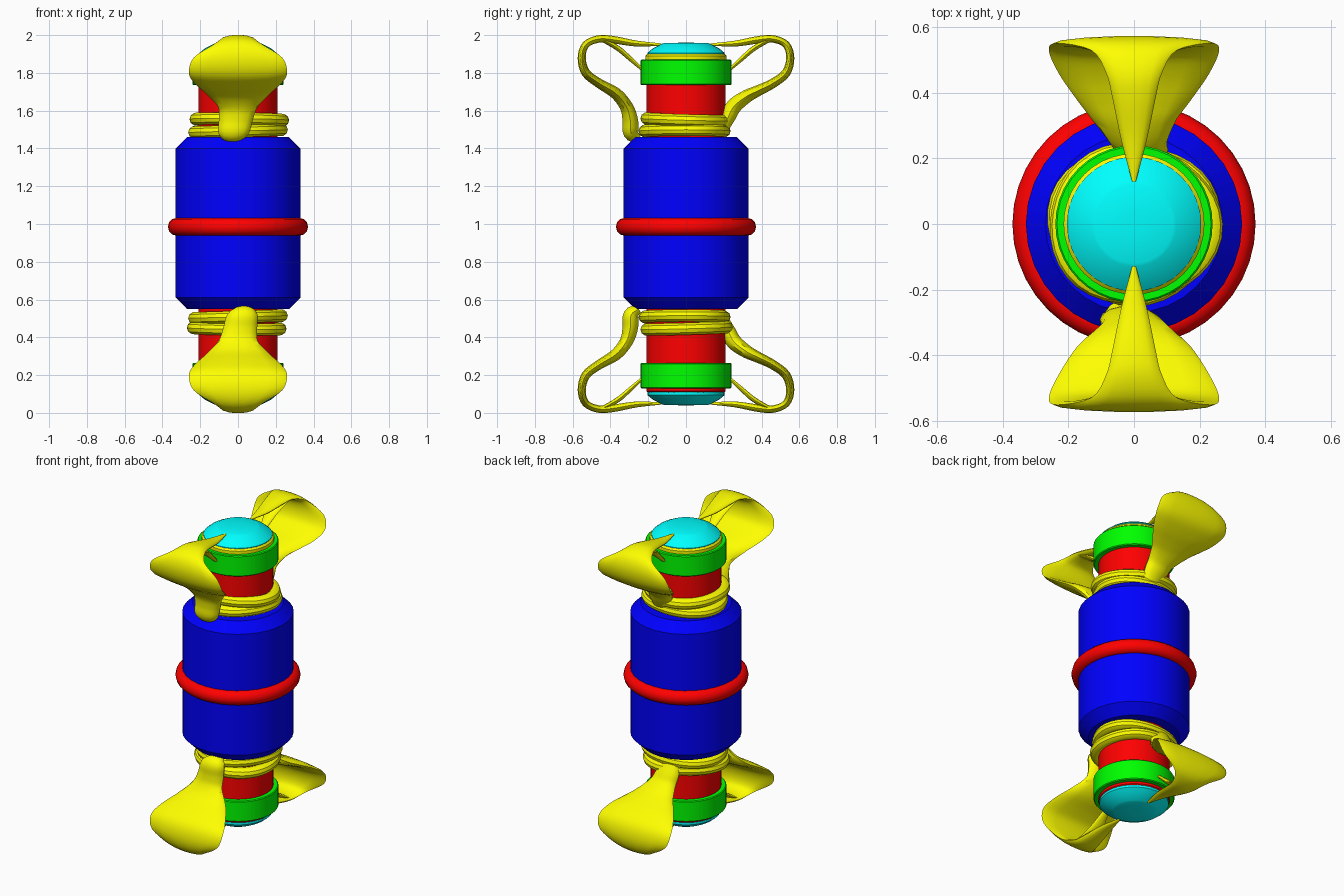
import bpy, bmesh
from math import sin, cos, pi, radians
from mathutils import Vector, Matrix

if "Cube" in bpy.data.objects:
    bpy.data.objects.remove(bpy.data.objects["Cube"])

COLOURS = {"red": (1, 0, 0, 1), "blue": (0, 0, 1, 1), "green": (0, 1, 0, 1),
           "yellow": (1, 1, 0, 1), "cyan": (0, 1, 1, 1)}
MATS = {}
for name, col in COLOURS.items():
    MATS[name] = bpy.data.materials.new(name)
    MATS[name].diffuse_color = col

# Half turn about the y axis through mid height: makes the bottom end from the top end
FLIP = Matrix.Translation((0, 0, 2)) @ Matrix.Rotation(pi, 4, 'Y')


def loft(name, rings, colour, closed=False, flip=False):
    """Skin a list of vertex rings; closed joins last ring to first, else caps."""
    bm = bmesh.new()
    rows = [[bm.verts.new(p) for p in r] for r in rings]
    n = len(rows[0])
    pairs = list(zip(rows, rows[1:])) + ([(rows[-1], rows[0])] if closed else [])
    for a, b in pairs:
        for i in range(n):
            j = (i + 1) % n
            bm.faces.new((a[i], a[j], b[j], b[i]))
    if not closed:
        bm.faces.new(rows[0])
        bm.faces.new(rows[-1])
    if flip:
        bm.transform(FLIP)
    bmesh.ops.recalc_face_normals(bm, faces=bm.faces)
    me = bpy.data.meshes.new(name)
    bm.to_mesh(me)
    bm.free()
    me.shade_smooth()
    me.set_sharp_from_angle(angle=radians(35))
    me.materials.append(MATS[colour])
    ob = bpy.data.objects.new(name, me)
    bpy.context.collection.objects.link(ob)
    return ob


def lathe(name, profile, colour, sides=40, flip=False, closed=False):
    rings = [[(r * cos(2 * pi * i / sides), r * sin(2 * pi * i / sides), z)
              for i in range(sides)] for r, z in profile]
    return loft(name, rings, colour, closed, flip)


def smooth_points(pts, steps=4):
    """Catmull-Rom interpolation of tuples."""
    p = [Vector(q) for q in pts]
    p = [2 * p[0] - p[1]] + p + [2 * p[-1] - p[-2]]
    out = []
    for a, b, c, d in zip(p, p[1:], p[2:], p[3:]):
        for s in range(steps):
            t = s / steps
            out.append(0.5 * (2 * b + (c - a) * t + (2 * a - 5 * b + 4 * c - d) * t * t
                              + (3 * b - a - 3 * c + d) * t ** 3))
    return out + [p[-2]]


def ribbon(name, pts, side, flip, shift=0.0, sides=14):
    """Flattened strand; points are (outward, height, half width, half thickness)."""
    path = [Vector(q) for q in smooth_points(pts)]
    rings = []
    for k, q in enumerate(path):
        a, b = path[max(k - 1, 0)], path[min(k + 1, len(path) - 1)]
        t = Vector((b[0] - a[0], b[1] - a[1])).normalized()
        x0 = shift * max(0, 1 - k / 12)
        ring = []
        for i in range(sides):
            ang = 2 * pi * i / sides
            off = q[3] * sin(ang)
            ring.append((x0 + q[2] * cos(ang), side * (q[0] - t[1] * off), q[1] + t[0] * off))
        rings.append(ring)
    return loft(name, rings, "yellow", False, flip)


# Main body and waist ring
lathe("body", [(0.27, 0.55), (0.33, 0.61), (0.33, 1.40), (0.27, 1.46)], "blue", 32)
lathe("waist_ring", [(0.325 + 0.046 * cos(a * pi / 6), 0.985 + 0.047 * sin(a * pi / 6))
                     for a in range(12)], "red", 40, closed=True)
lathe("core", [(0.20, 0.105), (0.21, 0.115), (0.21, 1.87)], "red")
lathe("seal_ring", [(0.205, 1.86), (0.215, 1.87), (0.215, 1.89), (0.2, 1.905)], "yellow")

# Petal outlines: shared outer blade, different roots
BLADE = [(0.46, 1.745, 0.23, 0.026), (0.53, 1.80, 0.26, 0.024), (0.552, 1.88, 0.235, 0.022),
         (0.53, 1.95, 0.13, 0.02), (0.46, 1.98, 0.085, 0.02), (0.38, 1.975, 0.065, 0.02),
         (0.26, 1.955, 0.04, 0.016), (0.13, 1.95, 0.006, 0.006)]
FRONT_ROOT = [(0.25, 1.45, 0.04, 0.02), (0.29, 1.48, 0.08, 0.042), (0.295, 1.55, 0.09, 0.042),
              (0.315, 1.62, 0.105, 0.036), (0.37, 1.69, 0.17, 0.032)]
BACK_ROOT = [(0.20, 1.51, 0.06, 0.03), (0.225, 1.57, 0.08, 0.04), (0.255, 1.625, 0.09, 0.042),
             (0.32, 1.675, 0.13, 0.036), (0.38, 1.705, 0.175, 0.03)]
PRONG = [(0.44, 1.975, 0.07, 0.012), (0.36, 1.93, 0.05, 0.014),
         (0.29, 1.87, 0.03, 0.012), (0.20, 1.79, 0.006, 0.006)]

for flip, end in ((False, "top"), (True, "bottom")):
    # Collar and domed lens
    lathe(end + "_collar", [(0.205, 1.735), (0.235, 1.735), (0.24, 1.74), (0.24, 1.865),
                            (0.235, 1.87), (0.205, 1.87)], "green", 40, flip, True)
    lathe(end + "_lens", [(0.205, 1.885), (0.205, 1.905), (0.175, 1.93), (0.13, 1.953),
                          (0.12, 1.957), (0.03, 1.96)], "cyan", 32, flip)
    # Two wobbly wrapped strands
    for k, z in enumerate((1.492, 1.552)):
        rings = []
        for i in range(36):
            a = 2 * pi * i / 36
            w = 0.008 * sin(3 * a + 2 * k)
            ring = []
            for j in range(10):
                b = 2 * pi * j / 10
                r = 0.036 * cos(b) + w
                ring.append(((0.228 + r) * cos(a), (0.208 + r) * sin(a),
                             z + 0.034 * sin(b) + 0.007 * cos(a + 2 * k)))
            rings.append(ring)
        loft(f"{end}_wrap_{k + 1}", rings, "yellow", True, flip)
    # Petals with forked inner tips
    for side, where, root in ((-1, "front", FRONT_ROOT), (1, "back", BACK_ROOT)):
        ribbon(f"{end}_{where}_petal", root + BLADE, side, flip, 0.035 * side)
        ribbon(f"{end}_{where}_prong", PRONG, side, flip)

for m in bpy.data.materials:
    if m.users and not m.is_grease_pencil:
        m.use_nodes = True
        m.node_tree.nodes["Principled BSDF"].inputs["Base Color"].default_value = m.diffuse_color
